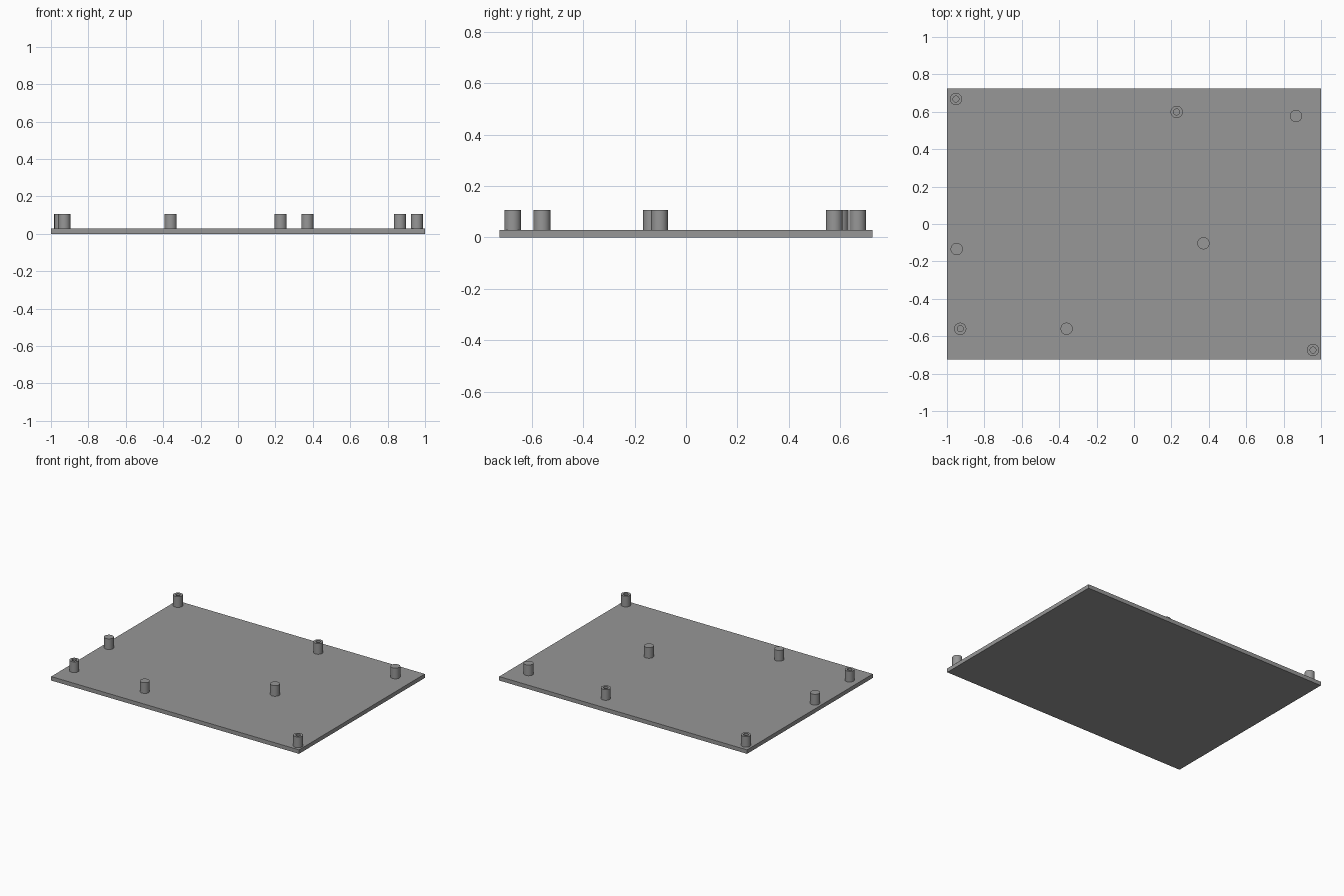
import bpy
import bmesh
import math

if "Cube" in bpy.data.objects:
    bpy.data.objects.remove(bpy.data.objects["Cube"])

PLATE_TOP, POST_TOP = 0.029, 0.107
POST_R, HOLE_R = 0.0325, 0.016
SIDES = 48

grey = bpy.data.materials.new("plain_grey")
grey.diffuse_color = (0.31, 0.31, 0.31, 1)
grey.use_nodes = True
grey.node_tree.nodes["Principled BSDF"].inputs["Base Color"].default_value = grey.diffuse_color


def finish(bm, name, location=(0, 0, 0)):
    bmesh.ops.recalc_face_normals(bm, faces=bm.faces)
    mesh = bpy.data.meshes.new(name)
    bm.to_mesh(mesh)
    bm.free()
    mesh.materials.append(grey)
    obj = bpy.data.objects.new(name, mesh)
    obj.location = location
    bpy.context.collection.objects.link(obj)
    return obj


def post(name, x, y, hollow):
    """Round post standing on the plate, with an optional screw hole."""
    bm = bmesh.new()
    h = POST_TOP - PLATE_TOP
    profile = [(POST_R, 0), (POST_R, h)]
    if hollow:
        profile += [(HOLE_R, h), (HOLE_R, 0.001)]
    rings = [[bm.verts.new((r * math.cos(2 * math.pi * i / SIDES),
                            r * math.sin(2 * math.pi * i / SIDES), z))
              for i in range(SIDES)] for r, z in profile]
    for a, b in zip(rings, rings[1:]):
        for i in range(SIDES):
            j = (i + 1) % SIDES
            bm.faces.new((a[i], a[j], b[j], b[i]))
    bm.faces.new(rings[0])
    bm.faces.new(rings[-1])
    obj = finish(bm, name, (x, y, PLATE_TOP))
    bpy.ops.object.select_all(action='DESELECT')
    obj.select_set(True)
    bpy.context.view_layer.objects.active = obj
    bpy.ops.object.shade_smooth_by_angle(angle=math.radians(30))


# Flat base plate
bm = bmesh.new()
bmesh.ops.create_cube(bm, size=1)
bmesh.ops.scale(bm, vec=(2, 1.45, PLATE_TOP), verts=bm.verts)
finish(bm, "base_plate", (0, 0, PLATE_TOP / 2))

# Hollow screw posts
for x, y in [(-0.952, 0.668), (0.228, 0.599), (-0.929, -0.56), (0.957, -0.674)]:
    post("screw_post", x, y, True)

# Solid support posts
for x, y in [(0.866, 0.577), (-0.948, -0.134), (0.371, -0.103), (-0.36, -0.56)]:
    post("support_post", x, y, False)
